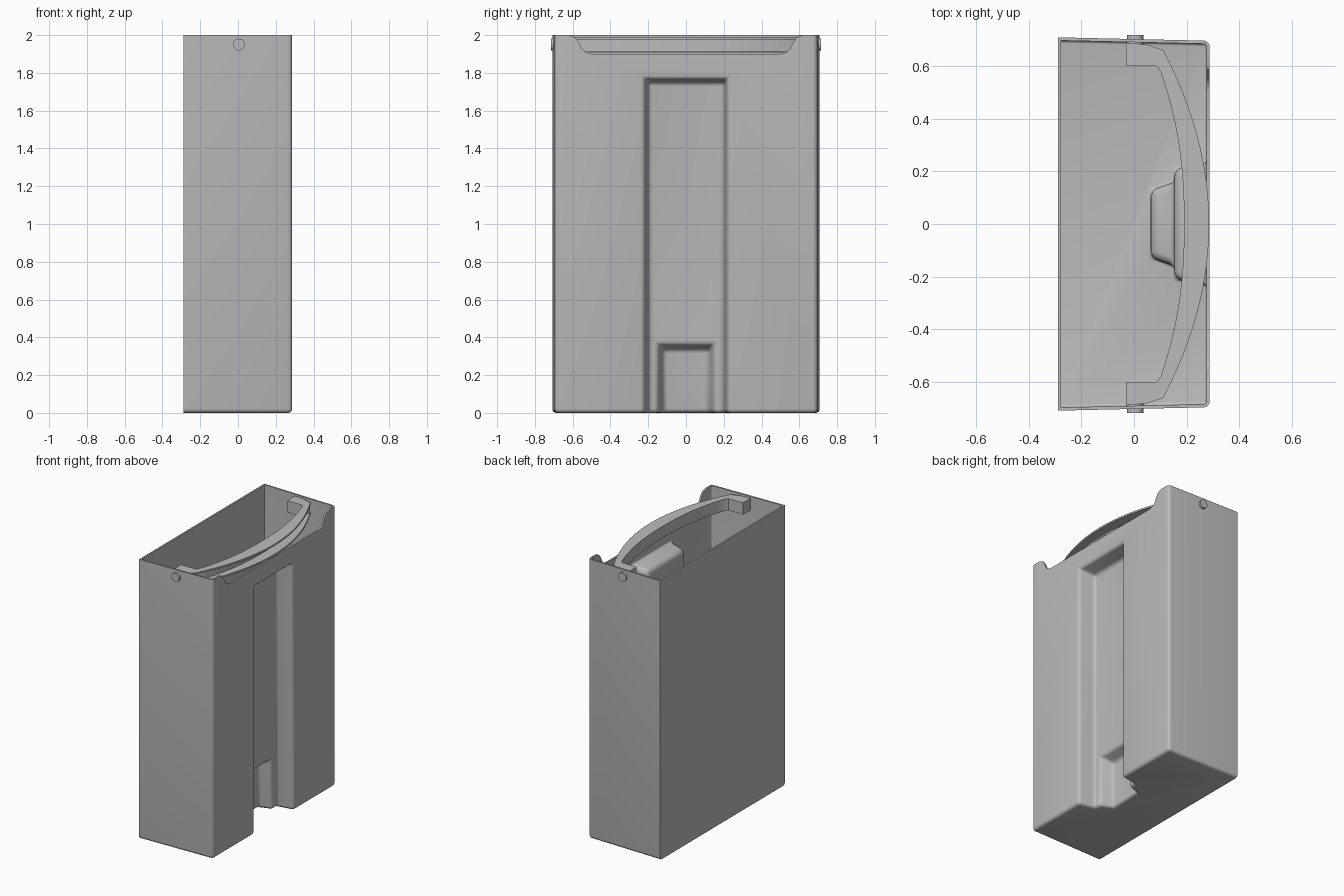
import bpy, bmesh
from math import pi, radians
from mathutils import Matrix

cube = bpy.data.objects.get("Cube")
if cube:
    bpy.data.objects.remove(cube, do_unlink=True)

grey = bpy.data.materials.new("plain_grey")
grey.use_nodes = True
grey.diffuse_color = (0.5, 0.5, 0.5, 1)
grey.node_tree.nodes["Principled BSDF"].inputs["Base Color"].default_value = (0.5, 0.5, 0.5, 1)


def make(name, bm):
    bmesh.ops.recalc_face_normals(bm, faces=bm.faces)
    mesh = bpy.data.meshes.new(name)
    bm.to_mesh(mesh)
    bm.free()
    mesh.materials.append(grey)
    ob = bpy.data.objects.new(name, mesh)
    bpy.context.collection.objects.link(ob)
    return ob


def prism(bm, points, offset):
    """Extrude a flat outline by an offset vector."""
    face = bm.faces.new([bm.verts.new(p) for p in points])
    new = bmesh.ops.extrude_face_region(bm, geom=[face])["geom"]
    bmesh.ops.translate(bm, vec=offset, verts=[v for v in new if isinstance(v, bmesh.types.BMVert)])


def frustum(name, z0, back, front):
    """Block along x; each end is (x, half width, top)."""
    bm = bmesh.new()
    rings = [[bm.verts.new(p) for p in ((x, -w, z0), (x, w, z0), (x, w, t), (x, -w, t))]
             for x, w, t in (back, front)]
    bm.faces.new(rings[0])
    bm.faces.new(rings[1])
    for i in range(4):
        j = (i + 1) % 4
        bm.faces.new((rings[0][i], rings[0][j], rings[1][j], rings[1][i]))
    return make(name, bm)


def apply(ob, kind, **settings):
    mod = ob.modifiers.new(kind.title(), kind)
    for key, value in settings.items():
        setattr(mod, key, value)
    bpy.context.view_layer.objects.active = ob
    bpy.ops.object.modifier_apply(modifier=mod.name)


def cut(ob, cutter):
    apply(ob, "BOOLEAN", object=cutter, operation="DIFFERENCE", solver="EXACT")
    bpy.data.objects.remove(cutter, do_unlink=True)


def smooth(ob):
    bpy.ops.object.select_all(action="DESELECT")
    ob.select_set(True)
    bpy.context.view_layer.objects.active = ob
    bpy.ops.object.shade_smooth_by_angle(angle=radians(32))


# Bin body with a tall channel and a deeper foot recess
body = frustum("bin_body", 0, (-0.288, 0.708, 2), (0.287, 0.695, 2))
cut(body, frustum("channel_cutter", -0.2, (0.165, 0.2, 1.75), (0.405, 0.24, 1.79)))
cut(body, frustum("recess_cutter", -0.2, (0.075, 0.12, 0.335), (0.195, 0.16, 0.375)))

# Round the edges away from the flat back, then open the top
bm = bmesh.new()
bm.from_mesh(body.data)
bmesh.ops.dissolve_limit(bm, angle_limit=0.01, verts=bm.verts, edges=bm.edges)
edges = [e for e in bm.edges
         if not all(v.co.x < -0.28 for v in e.verts) and not all(v.co.z > 1.99 for v in e.verts)]
bmesh.ops.bevel(bm, geom=edges, offset=0.022, offset_type="OFFSET", segments=4,
                profile=0.5, affect="EDGES", clamp_overlap=True)
top = [f for f in bm.faces if all(v.co.z > 1.99 for v in f.verts)]
bmesh.ops.delete(bm, geom=top, context="FACES")
bmesh.ops.recalc_face_normals(bm, faces=bm.faces)
if sum(f.normal.x * f.calc_area() for f in bm.faces if f.calc_center_median().x < -0.28) > 0:
    bmesh.ops.reverse_faces(bm, faces=bm.faces)
bm.to_mesh(body.data)
bm.free()
apply(body, "SOLIDIFY", thickness=0.012, offset=-1, use_even_offset=True)

# Lowered front rim with curved shoulders
shoulder = [(0.62, 2.1), (0.62, 2.0), (0.59, 1.99), (0.57, 1.965), (0.55, 1.925), (0.53, 1.908), (0.5, 1.9)]
rim = shoulder + [(-y, z) for y, z in reversed(shoulder)]
bm = bmesh.new()
prism(bm, [(0.2, y, z) for y, z in rim], (0.2, 0, 0))
cut(body, make("rim_cutter", bm))
smooth(body)

# Bowed carrying handle: two flanges, an inner web and solid ends
N = 24
span = [1 - 2 * i / N for i in range(N + 1)]
inner = [(0.19 - 0.09 * abs(t) ** 2.3, 0.58 * t) for t in span]
inner = [(0.085, 0.6)] + inner + [(0.085, -0.6)]
outer = [(0.285 - 0.4 * (0.66 * t) ** 2, 0.66 * t) for t in span]
end = [(0.05, 0.68), (-0.03, 0.688), (-0.03, 0.6)]
flange = outer[::-1] + end + inner + [(x, -y) for x, y in reversed(end)]
web = inner + [(x + 0.02, y) for x, y in reversed(inner)]
block = [(-0.03, 0.6), (0.09, 0.6), (0.112, 0.655), (0.05, 0.68), (-0.03, 0.688)]
bm = bmesh.new()
for outline, z, height in ((flange, 1.905, 0.012), (flange, 1.977, 0.012), (web, 1.912, 0.07),
                           (block, 1.912, 0.07), ([(x, -y) for x, y in block], 1.912, 0.07)):
    prism(bm, [(x, y, z) for x, y in outline], (0, 0, height))
smooth(make("handle", bm))

# Pivot pins through the side walls
for side, label in ((1, "back"), (-1, "front")):
    bm = bmesh.new()
    place = Matrix.Translation((0.005, side * 0.696, 1.95)) @ Matrix.Rotation(pi / 2, 4, "X")
    bmesh.ops.create_cone(bm, cap_ends=True, segments=32, radius1=0.031, radius2=0.031,
                          depth=0.04, matrix=place)
    smooth(make(label + "_pivot_pin", bm))
